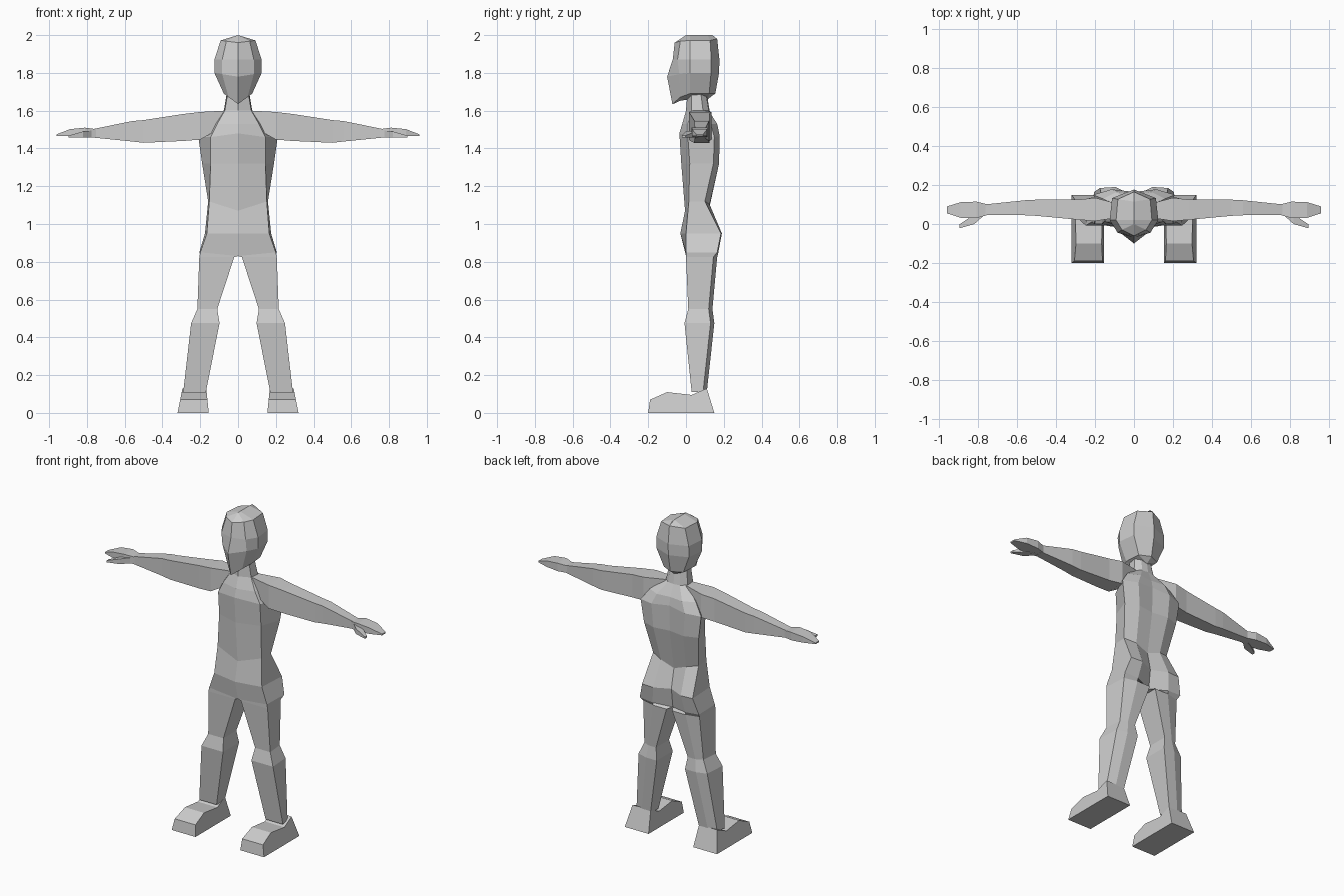
import bpy, bmesh

if "Cube" in bpy.data.objects:
    bpy.data.objects.remove(bpy.data.objects["Cube"])

skin = bpy.data.materials.new("plain_grey")
skin.diffuse_color = (0.6, 0.6, 0.6, 1)
skin.use_nodes = True
skin.node_tree.nodes["Principled BSDF"].inputs["Base Color"].default_value = skin.diffuse_color


def loft(name, rings, caps=True, closed=True):
    """Skin rings of points on the +x side and their mirror image; flat shaded."""
    bm = bmesh.new()
    for s in (1, -1):
        vs = [[bm.verts.new((s * x, y, z)) for x, y, z in r] for r in rings]
        n = len(rings[0])
        for a, b in zip(vs, vs[1:]):
            for i in range(n if closed else n - 1):
                j = (i + 1) % n
                quad = (a[i], a[j], b[j], b[i])
                if any(abs(v.co.x) > 1e-6 for v in quad):  # no wall on the centre plane
                    bm.faces.new(quad)
        if caps:
            bm.faces.new(vs[0])
            bm.faces.new(vs[-1])
    bmesh.ops.remove_doubles(bm, verts=bm.verts, dist=0.0005)
    bmesh.ops.recalc_face_normals(bm, faces=bm.faces)
    me = bpy.data.meshes.new(name)
    bm.to_mesh(me)
    bm.free()
    me.materials.append(skin)
    bpy.context.collection.objects.link(bpy.data.objects.new(name, me))


def box_ring(x, y0, y1, z0, z1):
    return [(x, y0, z0), (x, y1, z0), (x, y1, z1), (x, y0, z1)]


def torso_ring(z, dz, yf, xf, ys, xb, yb, ym, yc):
    """Front centre, front side, back side, back, back centre."""
    return [(0, yf, z + dz), (xf, ys, z), (xb, yb, z), (xb * .55, ym, z + dz / 3), (0, yc, z + dz)]


def leg_ring(z, x0, x1, y0, y1):
    return [(x0, y0, z), (x1, y0, z), (x1 - .01, y1 - .02, z), ((x0 + x1) / 2, y1, z), (x0, y1, z)]


def head_ring(w, yf, yj, yb, zf, zm, zb):
    """Front centre, face edge, temple, back side, back centre."""
    return [(0, yf, zf), (w * .67, yj, (zf + 2 * zm) / 3), (w, .02, zm),
            (w * .9, .045 + yb / 2, zm), (0, yb, zb)]


# Neck, torso and hips, running on into the legs
torso = [(1.72, 0, .01, .05, .03, .055, .075, .1, .105),
         (1.6, 0, 0, .07, .03, .075, .09, .12, .125),
         (1.53, 0, -.02, .11, .01, .16, .13, .165, .155),
         (1.46, .02, -.035, .145, .01, .21, .15, .178, .165),
         (1.32, 0, -.025, .145, .02, .19, .145, .175, .16),
         (1.12, -.05, -.005, .152, .015, .158, .1, .125, .12),
         (.95, 0, -.03, .165, 0, .175, .185, .19, .145),
         (.85, -.02, 0, .2, 0, .205, .165, .17, .13)]
legs = [(.825, .02, .205, 0, .165), (.55, .11, .215, .012, .14),
        (.475, .098, .248, -.008, .15), (.11, .17, .29, .03, .11)]
loft("body", [torso_ring(*r) for r in torso] + [leg_ring(*r) for r in legs])

# Feet: side profile, tapered towards the top
profile = [(-.2, 0), (-.19, .07), (-.1, .11), (.03, .095), (.11, .13), (.15, 0)]
loft("feet", [[(x + t * z, y, z) for y, z in profile] for x, t in ((.155, .1), (.32, -.2))])

# Arms, boxed sections from shoulder to wrist
arm = [(.07, .035, .1, 1.52, 1.6), (.2, .015, .135, 1.447, 1.593),
       (.285, .022, .125, 1.44, 1.583), (.5, .042, .125, 1.43, 1.55),
       (.56, .045, .122, 1.437, 1.545), (.77, .047, .1, 1.458, 1.502)]
loft("arms", [box_ring(*r) for r in arm])

# Hands and thumbs
hand = [(.75, .047, .1, 1.458, 1.502), (.81, .03, .115, 1.46, 1.51),
        (.89, .032, .112, 1.465, 1.502), (.962, .055, .09, 1.466, 1.474)]
loft("hands", [box_ring(*r) for r in hand])
thumb = [(.77, .045, .07, 1.46, 1.495), (.82, 0, .05, 1.457, 1.49),
         (.897, -.022, -.002, 1.457, 1.468)]
loft("thumbs", [box_ring(*r) for r in thumb])

# Head: crown, hairline, brow, nose, jaw and underside
head = [(0, 0, 0, .14, 2, 2, 2),
        (.092, -.06, -.03, .165, 1.96, 1.972, 1.98),
        (.125, -.07, -.045, .177, 1.87, 1.87, 1.87),
        (.125, -.1, -.035, .175, 1.78, 1.8, 1.8),
        (.075, -.072, -.03, .155, 1.635, 1.69, 1.69),
        (0, -.06, -.03, .14, 1.638, 1.66, 1.68)]
loft("head", [head_ring(*r) for r in head], caps=False, closed=False)
